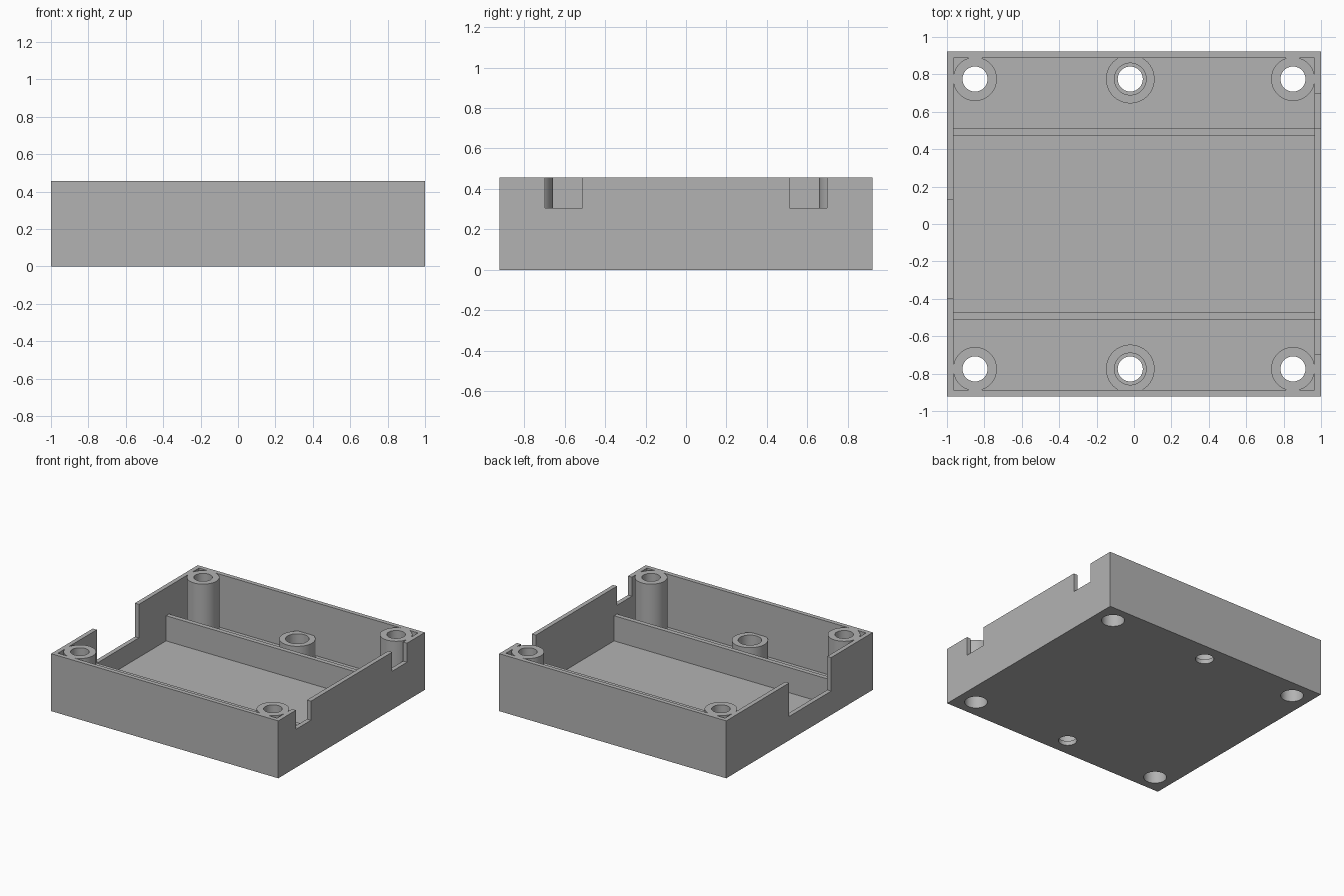
import bpy

if "Cube" in bpy.data.objects:
    bpy.data.objects.remove(bpy.data.objects["Cube"], do_unlink=True)

HX, HY, H, WALL = 1.0, 0.922, 0.457, 0.035   # half width, half depth, height, thickness
POST_X, POST_Y = 0.85, 0.775                 # screw post centres
MID_X = -0.02

grey = bpy.data.materials.new("plastic grey")
grey.diffuse_color = (0.45, 0.45, 0.45, 1)
grey.use_nodes = True
grey.node_tree.nodes["Principled BSDF"].inputs["Base Color"].default_value = (0.45, 0.45, 0.45, 1)


def box(name, x0, x1, y0, y1, z0, z1):
    bpy.ops.mesh.primitive_cube_add(size=1, location=((x0 + x1) / 2, (y0 + y1) / 2, (z0 + z1) / 2))
    ob = bpy.context.object
    ob.name = name
    ob.scale = (x1 - x0, y1 - y0, z1 - z0)
    bpy.ops.object.transform_apply(location=True, rotation=True, scale=True)
    ob.data.materials.append(grey)
    return ob


def tube(name, x, y, r, z0, z1):
    bpy.ops.mesh.primitive_cylinder_add(vertices=64, radius=r, depth=z1 - z0, location=(x, y, (z0 + z1) / 2))
    ob = bpy.context.object
    ob.name = name
    ob.data.materials.append(grey)
    return ob


def combine(body, part, operation):
    bpy.context.view_layer.objects.active = body
    mod = body.modifiers.new(part.name, 'BOOLEAN')
    mod.operation, mod.object, mod.solver = operation, part, 'EXACT'
    bpy.ops.object.modifier_apply(modifier=mod.name)
    bpy.data.objects.remove(part, do_unlink=True)


def cut(body, part):
    combine(body, part, 'DIFFERENCE')


def add(body, part):
    combine(body, part, 'UNION')


# Open tray
tray = box("enclosure_tray", -HX, HX, -HY, HY, 0, H)
cut(tray, box("cavity", -HX + WALL, HX - WALL, -HY + WALL, HY - WALL, WALL, 1))

# Cable notches: one wide on the right wall, two small on the left wall
cut(tray, box("wide_notch", -1.1, -0.95, -0.398, 0.131, 0.19, 1))
for s in (-1, 1):
    y0, y1 = sorted((s * 0.511, s * 0.698))
    cut(tray, box("small_notch", 0.95, 1.1, y0, y1, 0.305, 1))

# Dividing ribs
for s in (-1, 1):
    y0, y1 = sorted((s * 0.474, s * 0.511))
    add(tray, box("rib", -0.98, 0.98, y0, y1, 0.02, 0.235))

# Tall corner posts, bored from below, and short middle posts, bored from above
for sy in (-1, 1):
    y = sy * POST_Y
    for sx in (-1, 1):
        x = sx * POST_X
        add(tray, tube("corner_post", x, y, 0.117, 0.02, H))
        cut(tray, tube("screw_hole", x, y, 0.067, -0.1, 1))
        cut(tray, tube("head_recess", x, y, 0.083, -0.1, 0.25))
    add(tray, tube("middle_post", MID_X, y, 0.13, 0.02, 0.19))
    cut(tray, tube("middle_hole", MID_X, y, 0.067, -0.1, 1))
    cut(tray, tube("middle_bore", MID_X, y, 0.085, WALL, 1))

# Smooth round walls, sharp edges elsewhere
bpy.ops.object.select_all(action='DESELECT')
tray.select_set(True)
bpy.context.view_layer.objects.active = tray
bpy.ops.object.shade_smooth_by_angle(angle=0.5)
